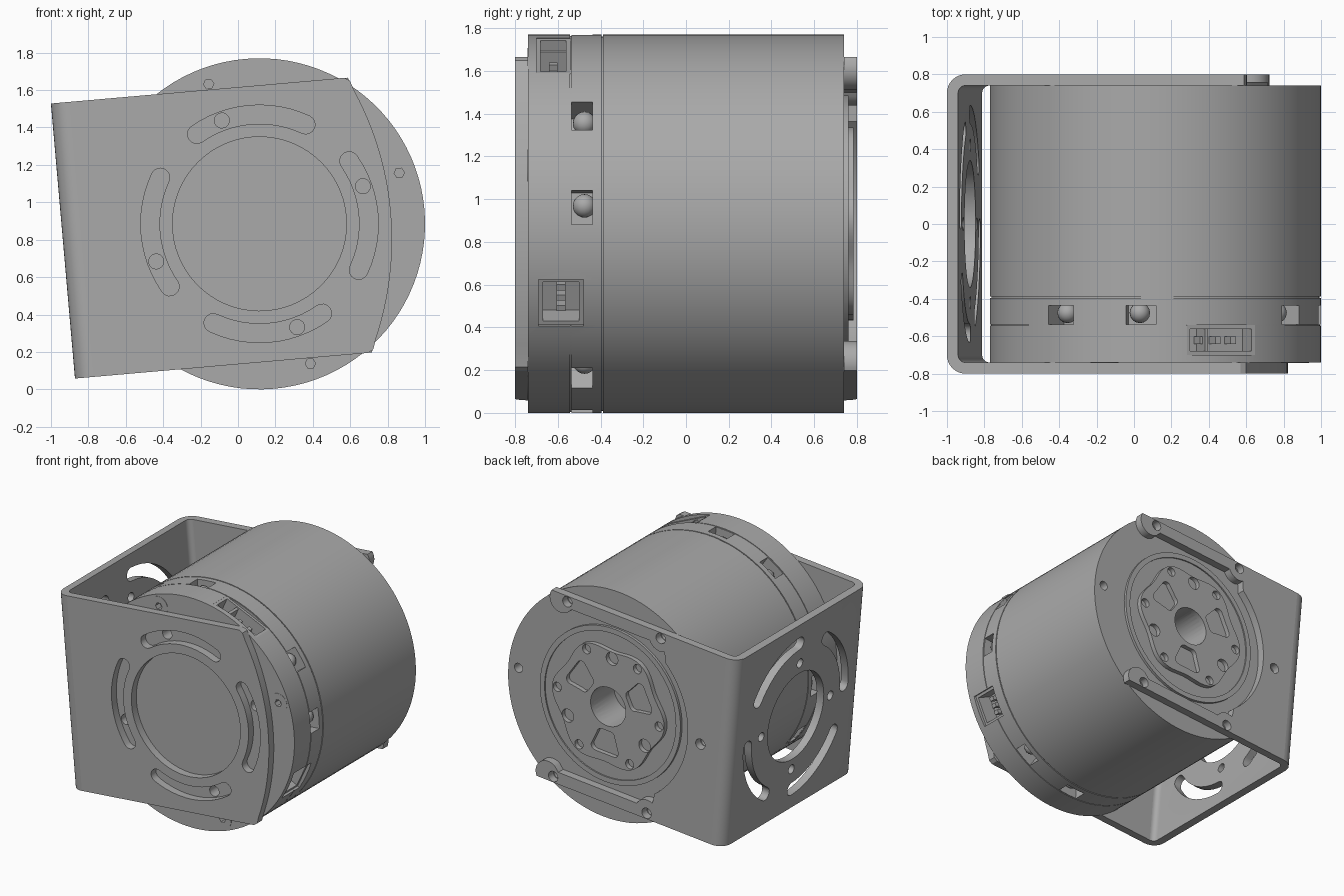
import bpy, bmesh
from math import sin, cos, pi, radians
from mathutils import Matrix, Vector

if "Cube" in bpy.data.objects:
    bpy.data.objects.remove(bpy.data.objects["Cube"])

grey = bpy.data.materials.new("metal_grey")
grey.use_nodes = True
grey.diffuse_color = (0.4, 0.4, 0.4, 1)
grey.node_tree.nodes["Principled BSDF"].inputs["Base Color"].default_value = (0.4, 0.4, 0.4, 1)

# everything is modelled around the motor axis, then tilted by five degrees
FRAME = Matrix.Translation((0.115, 0, 0.885)) @ Matrix.Rotation(radians(-5), 4, 'Y')
QUARTERS = (0, 90, 180, 270)


def polar(r, deg, c=(0, 0)):
    return (c[0] + r * cos(radians(deg)), c[1] + r * sin(radians(deg)))


def arc(r, a0, a1, n=12, c=(0, 0)):
    return [polar(r, a0 + (a1 - a0) * i / n, c) for i in range(n + 1)]


def circle(r, c=(0, 0), n=32):
    return arc(r, 0, 360, n, c)[:-1]


def slot(r, half_width, a0, a1):
    return (arc(r + half_width, a0, a1) + arc(half_width, a1, a1 + 180, 8, polar(r, a1))[1:-1]
            + arc(r - half_width, a1, a0) + arc(half_width, a0 + 180, a0 + 360, 8, polar(r, a0))[1:-1])


# axis along which a flat outline is extruded
PLACE = {'y': lambda a, b, h: (a, h, b), 'x': lambda a, b, h: (h, a, b), 'z': lambda a, b, h: (a, b, h)}


def prism(bm, pts, h0, h1, axis='y'):
    low, high = ([bm.verts.new(PLACE[axis](a, b, h)) for a, b in pts] for h in (h0, h1))
    bm.faces.new(low)
    bm.faces.new(high)
    n = len(pts)
    for i in range(n):
        j = (i + 1) % n
        bm.faces.new((low[i], low[j], high[j], high[i]))


def radial_box(bm, deg, r0, r1, y0, y1, t0, t1):
    """Box standing on the cylinder wall at a given angle."""
    turn = Matrix.Rotation(radians(-deg), 4, 'Y')
    before = set(bm.verts)
    prism(bm, [(r0, t0), (r1, t0), (r1, t1), (r0, t1)], y0, y1)
    bmesh.ops.transform(bm, matrix=turn, verts=[v for v in bm.verts if v not in before])


def make(name, bm):
    bmesh.ops.recalc_face_normals(bm, faces=bm.faces)
    mesh = bpy.data.meshes.new(name)
    bm.to_mesh(mesh)
    bm.free()
    mesh.materials.append(grey)
    ob = bpy.data.objects.new(name, mesh)
    bpy.context.collection.objects.link(ob)
    ob.matrix_world = FRAME
    return ob


def cut(ob, bm):
    cutter = make("cutter", bm)
    cutter.hide_render = True
    mod = ob.modifiers.new("cut", 'BOOLEAN')
    mod.operation, mod.solver, mod.object = 'DIFFERENCE', 'EXACT', cutter
    bpy.context.view_layer.update()
    ob.data = bpy.data.meshes.new_from_object(ob.evaluated_get(bpy.context.evaluated_depsgraph_get()))
    ob.modifiers.clear()
    bpy.data.objects.remove(cutter)


# motor body with thin seam grooves
bm = bmesh.new()
R = 0.885
profile = [(0, -0.74), (R, -0.74), (R, -0.543), (R - 0.005, -0.543), (R - 0.005, -0.537), (R, -0.537),
           (R, -0.396), (R - 0.008, -0.396), (R - 0.008, -0.388), (R, -0.388),
           (R, 0.74), (0.6, 0.74), (0.6, 0.76), (0.56, 0.76), (0.56, 0.75), (0, 0.75)]
vs = [bm.verts.new((r, y, 0)) for r, y in profile]
es = [bm.edges.new(p) for p in zip(vs, vs[1:])]
bmesh.ops.spin(bm, geom=vs + es, axis=(0, 1, 0), cent=(0, 0, 0), angle=2 * pi, steps=96)
bmesh.ops.remove_doubles(bm, verts=bm.verts, dist=0.0005)
motor = make("motor_body", bm)

bm = bmesh.new()
for q in QUARTERS:
    prism(bm, circle(0.04, polar(0.588, q + 15), 20), -0.8, -0.6)
    prism(bm, circle(0.028, polar(0.795, q + 15), 6), -0.8, -0.69)
    for a in (q, q + 30):
        radial_box(bm, a, 0.74, 1, -0.537, -0.437, -0.08, 0.08)
for a in range(0, 360, 60):
    prism(bm, circle(0.035, polar(0.8, a), 20), 0.6, 0.9)
prism(bm, circle(0.15), 0.5, 0.9)
radial_box(bm, -30, 0.74, 1, -0.69, -0.48, -0.12, 0.12)
radial_box(bm, 61, 0.74, 1, -0.70, -0.541, -0.2, 0.2)
cut(motor, bm)

# flush socket screws on the front face
bm = bmesh.new()
for q in QUARTERS:
    prism(bm, circle(0.075, polar(0.795, q + 15)), -0.742, -0.739)
screws = make("front_screw_heads", bm)
bm = bmesh.new()
for q in QUARTERS:
    prism(bm, circle(0.028, polar(0.795, q + 15), 6), -0.8, -0.7)
cut(screws, bm)

# round screw heads inside the side windows
bm = bmesh.new()
for q in QUARTERS:
    for a in (q, q + 30):
        x, z = polar(0.80, a + 1)
        bmesh.ops.create_uvsphere(bm, u_segments=16, v_segments=10, radius=0.055,
                                  matrix=Matrix.Translation((x, -0.475, z)))
make("window_screws", bm)

# sockets with walls and pins
for name, deg, y0, y1, t in (("side_socket", -30, -0.69, -0.48, 0.12), ("upper_socket", 61, -0.70, -0.541, 0.2)):
    bm = bmesh.new()
    w = 0.02
    radial_box(bm, deg, 0.72, 0.86, y0, y0 + w, -t, t)
    radial_box(bm, deg, 0.72, 0.86, y1 - w, y1, -t, t)
    for s in (-1, 1):
        radial_box(bm, deg, 0.72, 0.86, y0 + w, y1 - w, min(s * t, s * (t - w)), max(s * t, s * (t - w)))
    if t > 0.15:
        radial_box(bm, deg, 0.72, 0.85, y0 + w, y1 - w, 0.07, 0.09)
    mid = (y0 + y1) / 2
    for k in (-1, 0, 1):
        radial_box(bm, deg, 0.72, 0.82, mid - 0.02, mid + 0.02, k * t * 0.45 - 0.015, k * t * 0.45 + 0.015)
    make(name, bm)

# lobed output horn with holes and three pockets
bm = bmesh.new()
prism(bm, [polar(0.455 + 0.025 * cos(radians(18 * i)), 3 * i) for i in range(120)], 0.74, 0.785)
horn = make("output_horn", bm)
bm = bmesh.new()
prism(bm, circle(0.15), 0.7, 0.9)
for a in range(0, 360, 60):
    prism(bm, circle(0.035, polar(0.435, a), 20), 0.7, 0.9)
for a in (30, 150, 270):
    prism(bm, circle(0.05, polar(0.38, a + 60), 20), 0.7, 0.9)
    pocket = [p for k, rr in ((-1, 0.34), (1, 0.34), (0.7, 0.23), (-0.7, 0.23))
              for p in arc(0.04, a - 90 + (0 if rr > 0.3 and k < 0 else 90 if rr > 0.3 else 180 if k > 0 else 270),
                           a + (0 if rr > 0.3 and k < 0 else 90 if rr > 0.3 else 180 if k > 0 else 270), 5,
                           polar(rr, a + k * 13))]
    prism(bm, pocket, 0.7, 0.9)
cut(horn, bm)

# bracket: bent side wall
W = 0.738
bm = bmesh.new()
outer = arc(0.1, 180, 270, 8, (-0.955, -0.7))
inner = arc(0.04, 270, 180, 8, (-0.955, -0.7))
bend = outer + inner
bend += [(u, -y) for u, y in reversed(inner)] + [(u, -y) for u, y in reversed(outer)]
prism(bm, bend, -W, W, 'z')
wall = make("bracket_side_wall", bm)
bm = bmesh.new()
prism(bm, circle(0.34, n=48), -1.2, -0.9, 'x')
for q in QUARTERS:
    prism(bm, circle(0.035, polar(0.42, q + 90), 20), -1.2, -0.9, 'x')
    # slots start on the wall's own axes
    prism(bm, [(-y, z) for y, z in slot(0.585, 0.05, q + 2, q + 58)], -1.2, -0.9, 'x')
cut(wall, bm)

# bracket: front plate with a bowed free edge
bm = bmesh.new()
edge = arc(1.67, -23.6, 23.6, 24, (-0.965, 0))
prism(bm, [(-0.955, -W), (0.52, -W), (0.548, -0.72)] + edge + [(0.548, 0.72), (0.52, W), (-0.955, W)], -0.8, -0.74)
plate = make("bracket_front_plate", bm)
bm = bmesh.new()
prism(bm, circle(0.465, n=64), -0.9, -0.7)
for q in QUARTERS:
    prism(bm, slot(0.585, 0.05, q - 30, q + 30), -0.9, -0.7)
cut(plate, bm)

# bracket: back plate with two arms around the horn
bm = bmesh.new()
half = [(-0.955, W)] + [(u, min(v, W)) for u, v in arc(0.1, 28, -125, 16, (0.45, 0.69))]
half += [(0.36, 0.645), (-0.31, 0.645)] + arc(0.1, -40, -115, 8, (-0.4, 0.69)) + arc(0.69, 131, 178, 14)
prism(bm, half + [(u, -v) for u, v in reversed(half)], 0.74, 0.8)
back = make("bracket_back_plate", bm)
bm = bmesh.new()
for a in (60, 120, 180, 240, 300):
    prism(bm, circle(0.04, polar(0.8, a), 20), 0.7, 0.9)
cut(back, bm)

# smooth curved walls, keep edges sharp
bpy.ops.object.select_all(action='DESELECT')
for ob in bpy.context.collection.objects:
    if ob.type == 'MESH' and ob.data.materials and ob.data.materials[0] == grey:
        ob.select_set(True)
        bpy.context.view_layer.objects.active = ob
bpy.ops.object.shade_smooth_by_angle(angle=radians(30))
